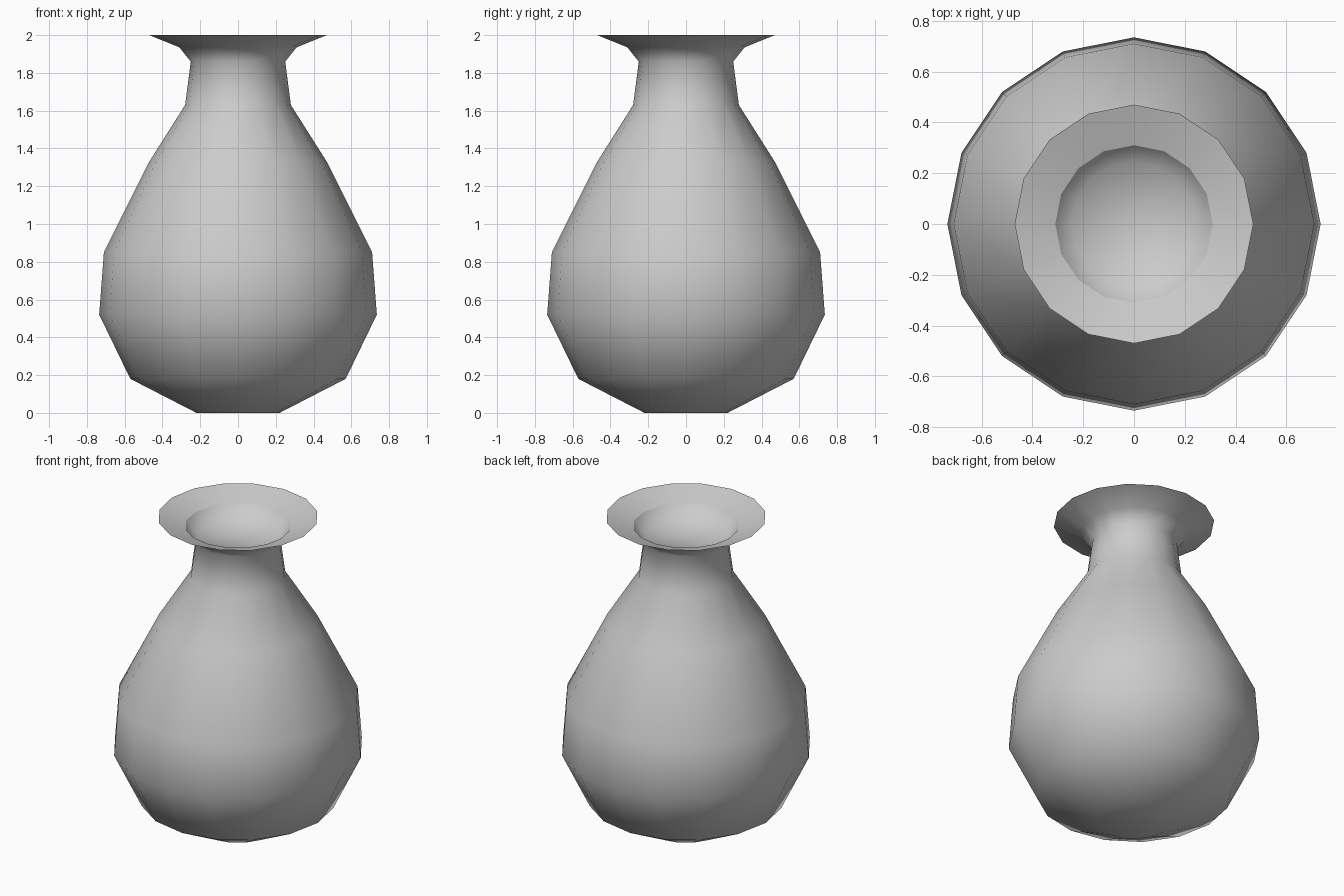
import bpy
import bmesh
import math
from mathutils import Vector

cube = bpy.data.objects.get("Cube")
if cube:
    bpy.data.objects.remove(cube, do_unlink=True)

SIDES = 16

# One plain grey glaze
grey = bpy.data.materials.new("grey_clay")
grey.use_nodes = True
grey.diffuse_color = (0.6, 0.6, 0.6, 1)
grey.node_tree.nodes["Principled BSDF"].inputs["Base Color"].default_value = (0.6, 0.6, 0.6, 1)


def lathe(name, profile, sharp_radii, material):
    """Spin a (radius, height) profile round z; rings at sharp_radii keep a crease."""
    bm = bmesh.new()
    verts = [bm.verts.new((0, r, z)) for r, z in profile]
    edges = [bm.edges.new(pair) for pair in zip(verts, verts[1:])]
    bmesh.ops.spin(bm, geom=verts + edges, cent=(0, 0, 0), axis=(0, 0, 1),
                   angle=math.tau, steps=SIDES, use_duplicate=False)
    bmesh.ops.remove_doubles(bm, verts=bm.verts, dist=0.0005)
    bmesh.ops.recalc_face_normals(bm, faces=bm.faces)
    for face in bm.faces:
        face.smooth = True
    for edge in bm.edges:
        a, b = (v.co for v in edge.verts)
        if abs(a.z - b.z) < 0.001:
            edge.smooth = not any(
                (Vector((a.x, a.y, a.z)) - Vector((0, 0, z))).length < r + 0.001
                and abs(a.z - z) < 0.001 and abs(a.xy.length - r) < 0.001
                for r, z in sharp_radii)
    mesh = bpy.data.meshes.new(name)
    bm.to_mesh(mesh)
    bm.free()
    mesh.materials.append(material)
    obj = bpy.data.objects.new(name, mesh)
    bpy.context.collection.objects.link(obj)
    return obj


# Outer wall from the base up to the flared rim
outer = [(0, 0), (0.22, 0), (0.57, 0.18), (0.735, 0.52), (0.71, 0.85),
         (0.47, 1.33), (0.28, 1.63), (0.25, 1.86), (0.31, 1.935)]
rim = (0.47, 2.0)
# Funnel-shaped lip and the shallow closed mouth
lip = (0.31, 1.945)
mouth = [(0.245, 1.865), (0, 1.855)]

lathe("vase", outer + [rim, lip] + mouth, [rim, lip], grey)
